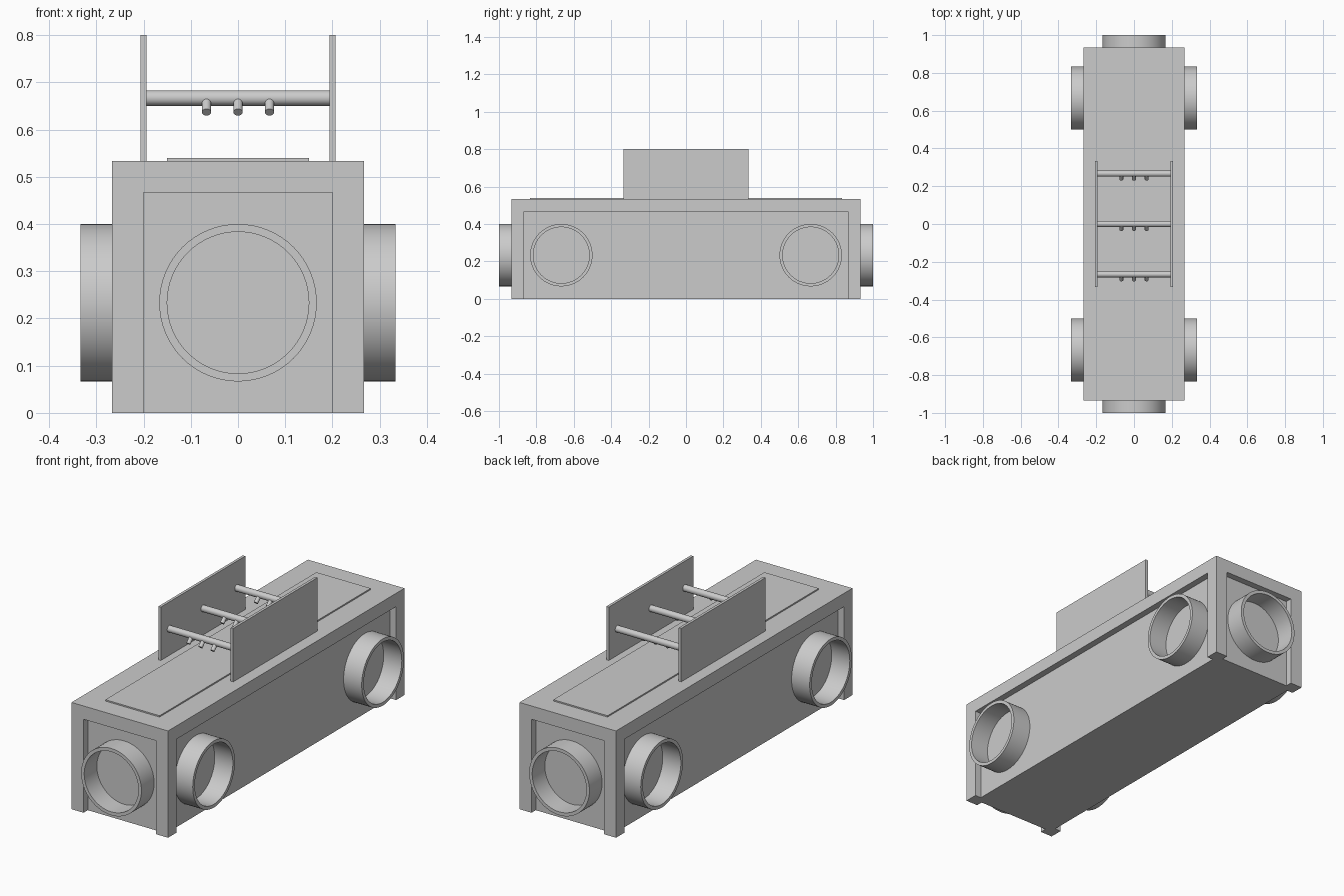
import bpy, bmesh
from math import cos, sin, pi
from mathutils import Vector, Matrix

if "Cube" in bpy.data.objects:
    bpy.data.objects.remove(bpy.data.objects["Cube"])


def finish(name, bm, smooth=False):
    bmesh.ops.recalc_face_normals(bm, faces=bm.faces)
    mesh = bpy.data.meshes.new(name)
    bm.to_mesh(mesh)
    bm.free()
    ob = bpy.data.objects.new(name, mesh)
    bpy.context.collection.objects.link(ob)
    if smooth:
        bpy.ops.object.select_all(action='DESELECT')
        ob.select_set(True)
        bpy.context.view_layer.objects.active = ob
        bpy.ops.object.shade_smooth_by_angle()
    return ob


def add_box(bm, lo, hi):
    lo, hi = Vector(lo), Vector(hi)
    m = Matrix.Translation((lo + hi) / 2) @ Matrix.Diagonal((*(hi - lo), 1))
    bmesh.ops.create_cube(bm, size=1, matrix=m)


def box(name, lo, hi):
    bm = bmesh.new()
    add_box(bm, lo, hi)
    return finish(name, bm)


def rod(name, a, b, r, n=32):
    a, b = Vector(a), Vector(b)
    m = Matrix.Translation((a + b) / 2) @ (b - a).to_track_quat('Z', 'Y').to_matrix().to_4x4()
    bm = bmesh.new()
    bmesh.ops.create_cone(bm, cap_ends=True, segments=n, radius1=r, radius2=r,
                          depth=(b - a).length, matrix=m)
    return finish(name, bm, True)


def collar(name, base, axis, n=64):
    # open tube standing on the recessed panel, pointing along axis
    m = Matrix.Translation(base) @ Vector(axis).to_track_quat('Z', 'Y').to_matrix().to_4x4()
    profile = [(0.1667, 0), (0.1667, 0.1), (0.15, 0.1), (0.15, 0)]
    bm = bmesh.new()
    loops = [[bm.verts.new(m @ Vector((r * cos(2 * pi * i / n), r * sin(2 * pi * i / n), h)))
              for i in range(n)] for r, h in profile]
    for la, lb in zip(loops, loops[1:]):
        for i in range(n):
            j = (i + 1) % n
            bm.faces.new((la[i], la[j], lb[j], lb[i]))
    return finish(name, bm, True)


# Main housing with a shallow recess, open at the bottom, on each side
body = box("housing", (-0.2667, -0.9333, 0), (0.2667, 0.9333, 0.5333))
bm = bmesh.new()
for s in (-1, 1):
    ya, yb = sorted((s * 0.9, s * 1.1))
    add_box(bm, (-0.2, ya, -0.1), (0.2, yb, 0.4667))
    xa, xb = sorted((s * 0.2333, s * 0.4))
    add_box(bm, (xa, -0.8667, -0.1), (xb, 0.8667, 0.4667))
cutter = finish("recess_cutter", bm)
cutter.hide_render = True
mod = body.modifiers.new("recesses", 'BOOLEAN')
mod.operation = 'DIFFERENCE'
mod.solver = 'EXACT'
mod.object = cutter
bpy.context.view_layer.objects.active = body
bpy.ops.object.modifier_apply(modifier=mod.name)
bpy.data.objects.remove(cutter)

# Thin raised panel on top
box("top_panel", (-0.15, -0.8333, 0.5333), (0.15, 0.8333, 0.54))

# Duct collars: one on each end, two on each long side
for s, end, side in ((-1, "front", "left"), (1, "back", "right")):
    collar(f"{end}_collar", (0, s * 0.9, 0.2333), (0, s, 0))
    for y, pos in ((-0.6667, "front"), (0.6667, "back")):
        collar(f"{side}_{pos}_collar", (s * 0.2333, y, 0.2333), (s, 0, 0))
    # Upright plates of the rack
    box(f"{side}_plate", (s * 0.2 - 0.0067, -0.3333, 0.5333),
        (s * 0.2 + 0.0067, 0.3333, 0.8))

# Cross bars with angled pegs
for k in (-1, 0, 1):
    y, z = k * 0.2667, 0.6667
    rod(f"cross_bar_{k + 2}", (-0.1933, y, z), (0.1933, y, z), 0.0163)
    for p in (-1, 0, 1):
        x = p * 0.0667
        rod(f"peg_{k + 2}_{p + 2}", (x, y, z), (x, y - 0.03, z - 0.03), 0.01, 24)
